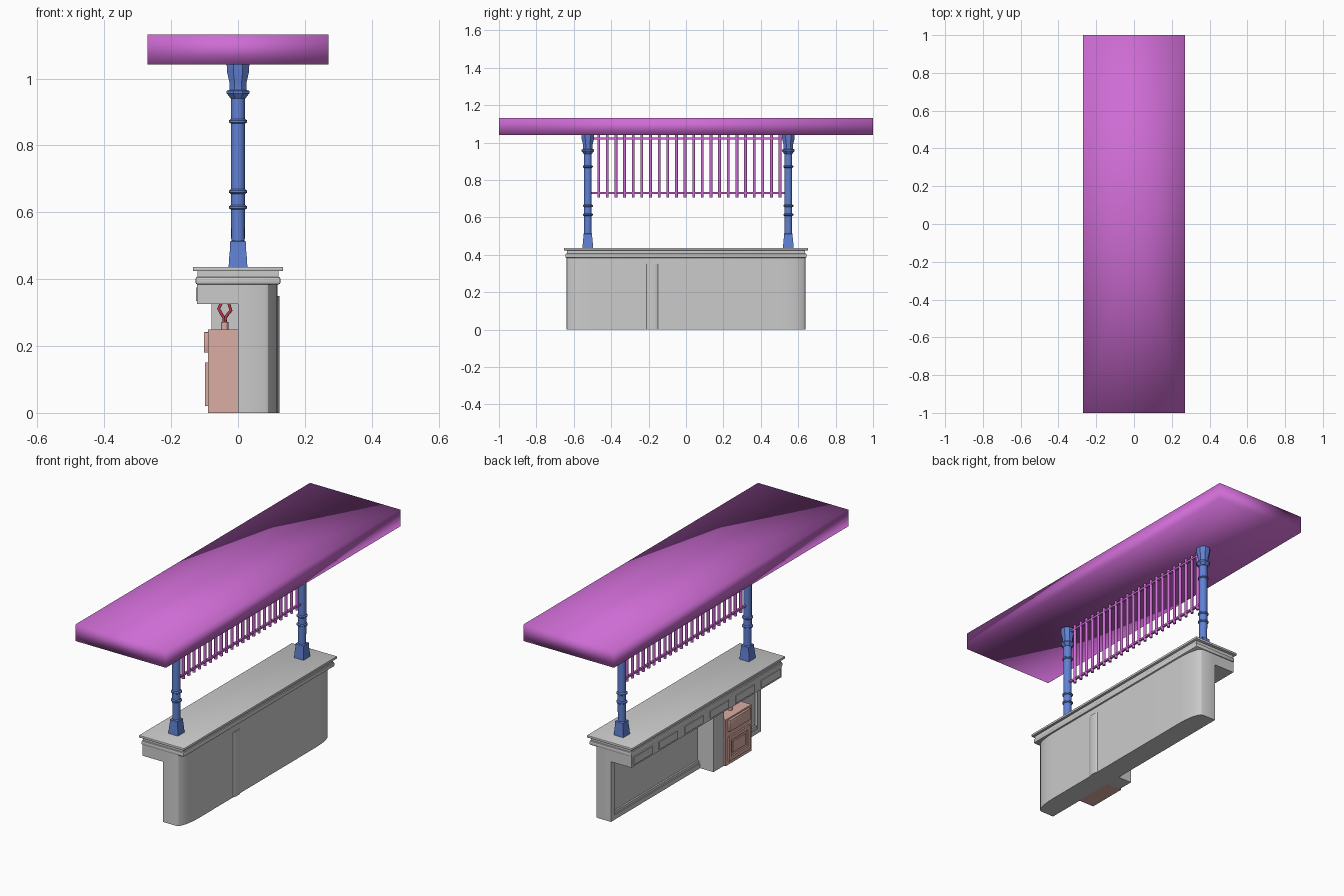
import bpy, bmesh, math
from mathutils import Matrix

if "Cube" in bpy.data.objects:
    bpy.data.objects.remove(bpy.data.objects["Cube"])


def material(name, rgb):
    m = bpy.data.materials.new(name)
    m.diffuse_color = (*rgb, 1)
    m.use_nodes = True
    m.node_tree.nodes["Principled BSDF"].inputs["Base Color"].default_value = m.diffuse_color
    return m


PURPLE = material("purple", (0.62, 0.15, 0.66))
BLUE = material("blue", (0.12, 0.22, 0.66))
PINK = material("pink", (0.70, 0.42, 0.37))
RED = material("red", (0.55, 0.04, 0.07))


def finish(name, bm, mat=None, angle=None):
    bmesh.ops.recalc_face_normals(bm, faces=bm.faces[:])
    me = bpy.data.meshes.new(name)
    bm.to_mesh(me)
    bm.free()
    ob = bpy.data.objects.new(name, me)
    bpy.context.collection.objects.link(ob)
    if mat:
        me.materials.append(mat)
    if angle:
        bpy.ops.object.select_all(action='DESELECT')
        ob.select_set(True)
        bpy.context.view_layer.objects.active = ob
        bpy.ops.object.shade_smooth_by_angle(angle=math.radians(angle))
    return ob


def add_box(bm, x0, x1, y0, y1, z0, z1):
    mat = Matrix.Translation(((x0 + x1) / 2, (y0 + y1) / 2, (z0 + z1) / 2)) \
        @ Matrix.Diagonal((x1 - x0, y1 - y0, z1 - z0, 1))
    bmesh.ops.create_cube(bm, size=1, matrix=mat)


def boxes(name, dims, mat=None, bevel=0):
    bm = bmesh.new()
    for d in dims:
        add_box(bm, *d)
    if bevel:
        bmesh.ops.bevel(bm, geom=bm.edges[:], offset=bevel, segments=2,
                        profile=0.5, affect='EDGES')
    return finish(name, bm, mat, 30 if bevel else None)


def prism(name, plan, z0, z1, angle=30):
    bm = bmesh.new()
    f = bm.faces.new([bm.verts.new((x, y, z0)) for x, y in plan])
    ext = bmesh.ops.extrude_face_region(bm, geom=[f])
    for v in ext["geom"]:
        if isinstance(v, bmesh.types.BMVert):
            v.co.z = z1
    return finish(name, bm, None, angle)


def lathe(bm, profile, sides, y, turn=0.0, scale=1.0):
    rings = []
    for r, z in profile:
        rings.append([bm.verts.new((r * scale * math.cos(turn + 2 * math.pi * i / sides),
                                    y + r * scale * math.sin(turn + 2 * math.pi * i / sides), z))
                      for i in range(sides)])
    for a, b in zip(rings, rings[1:]):
        for i in range(sides):
            j = (i + 1) % sides
            bm.faces.new((a[i], a[j], b[j], b[i]))
    bm.faces.new(rings[0])
    bm.faces.new(rings[-1])


# Canopy: four-sided slab with fan caps, smooth across its edges
bm = bmesh.new()
bmesh.ops.create_cone(bm, cap_ends=True, cap_tris=True, segments=4,
                      radius1=1, radius2=1, depth=0.09)
s = math.sqrt(2)
bm.transform(Matrix.Translation((0, 0, 1.087)) @ Matrix.Diagonal((0.27 * s, s, 1, 1))
             @ Matrix.Rotation(math.pi / 4, 4, 'Z'))
finish("canopy", bm, PURPLE, 180)

# Posts: square foot, ringed round shaft, octagonal capital
FOOT = [(0.028, 0.435), (0.027, 0.46), (0.0235, 0.495), (0.0235, 0.512), (0.018, 0.515)]
SHAFT = [(0.020, 0.50)]
for z in (0.615, 0.662, 0.872):
    SHAFT += [(0.021, z - 0.007), (0.027, z - 0.003), (0.027, z + 0.003), (0.021, z + 0.007)]
SHAFT += [(0.021, 0.96)]
CAPITAL = [(0.022, 0.94), (0.028, 0.948), (0.034, 0.956), (0.034, 0.963), (0.026, 0.966),
           (0.026, 0.99), (0.033, 1.02), (0.034, 1.045)]
for name, y in (("front_post", -0.525), ("back_post", 0.547)):
    bm = bmesh.new()
    lathe(bm, FOOT, 4, y, math.pi / 4, math.sqrt(2))
    lathe(bm, SHAFT, 16, y)
    lathe(bm, CAPITAL, 8, y, math.pi / 8, 1.08)
    finish(name, bm, BLUE, 35)

# Hanging rods and their two rails
bm = bmesh.new()
for i in range(22):
    lathe(bm, [(0.008, 0.708), (0.008, 1.044)], 8, -0.467 + i * 0.0462, math.pi / 8)
finish("hanging_rods", bm, PURPLE, 50)
boxes("rod_rails", [(-0.006, 0.006, -0.51, 0.53, z - 0.005, z + 0.005)
                    for z in (0.73, 1.022)], PURPLE)

# Counter body with gently rounded front corners
arc = [(0.08 + 0.038 * math.sin(t * math.pi / 12), 0.50 + 0.14 * math.cos(t * math.pi / 12))
       for t in range(7)]
plan = [(0.015, 0.64)] + arc + [(x, -y) for x, y in reversed(arc)] + [(0.015, -0.64)]
prism("counter_body", plan, 0, 0.39)

# Half-round strip on the customer side
strip = [(0.114 + 0.01 * math.sin(t * math.pi / 8), -0.18 + 0.033 * math.cos(t * math.pi / 8))
         for t in range(9)]
prism("front_strip", strip, 0, 0.35, 40)

# Frame around the recessed back panel, and the pillar beside the cabinet
boxes("back_frame", [(0, 0.016, 0.61, 0.64, 0, 0.33),
                     (0, 0.016, -0.64, -0.61, 0, 0.33),
                     (0, 0.016, -0.61, 0.61, 0, 0.025),
                     (0.006, 0.016, -0.61, 0.61, 0.025, 0.04)])
boxes("back_pillar", [(-0.08, 0.016, -0.21, -0.12, 0, 0.33)])

# Overhang with raised fascia panels
boxes("overhang", [(-0.122, 0.02, -0.64, 0.64, 0.325, 0.388)])
boxes("fascia_panels", [(-0.126, -0.12, c - 0.08, c + 0.08, 0.335, 0.375)
                        for c in [-0.545 + 0.218 * i for i in range(6)]])

# Countertop mouldings and slab
boxes("lower_moulding", [(-0.127, 0.127, -0.645, 0.645, 0.384, 0.407)], bevel=0.006)
boxes("neck_moulding", [(-0.121, 0.121, -0.637, 0.637, 0.40, 0.426)])
boxes("countertop", [(-0.135, 0.135, -0.653, 0.653, 0.424, 0.437)], bevel=0.003)

# Cabinet with a drawer front and a framed door
boxes("cabinet", [(-0.09, 0.016, -0.43, -0.21, 0, 0.25)], PINK)
boxes("cabinet_drawer", [(-0.102, -0.088, -0.41, -0.23, 0.18, 0.242)], PINK, 0.003)
boxes("cabinet_door", [(-0.098, -0.088, -0.41, -0.23, 0.02, 0.04),
                       (-0.098, -0.088, -0.41, -0.23, 0.13, 0.15),
                       (-0.098, -0.088, -0.41, -0.39, 0.04, 0.13),
                       (-0.098, -0.088, -0.25, -0.23, 0.04, 0.13),
                       (-0.095, -0.088, -0.375, -0.265, 0.055, 0.115)], PINK)
bm = bmesh.new()
lathe(bm, [(0.011, 0.248), (0.011, 0.272)], 12, -0.32)
bm.transform(Matrix.Translation((-0.04, 0, 0)))
finish("cabinet_nozzle", bm, PINK, 40)

# Bent red pipes above the nozzle
for name, pts in (
        ("left_pipe", [(-0.042, 0.268), (-0.042, 0.284), (-0.052, 0.30), (-0.058, 0.311), (-0.050, 0.328)]),
        ("right_pipe", [(-0.038, 0.268), (-0.038, 0.284), (-0.030, 0.296), (-0.021, 0.306), (-0.028, 0.328)])):
    cu = bpy.data.curves.new(name, 'CURVE')
    cu.dimensions = '3D'
    cu.bevel_depth = 0.0045
    cu.bevel_resolution = 2
    cu.use_fill_caps = True
    sp = cu.splines.new('POLY')
    sp.points.add(len(pts) - 1)
    for p, (x, z) in zip(sp.points, pts):
        p.co = (x, -0.32, z, 1)
    cu.materials.append(RED)
    bpy.context.collection.objects.link(bpy.data.objects.new(name, cu))
